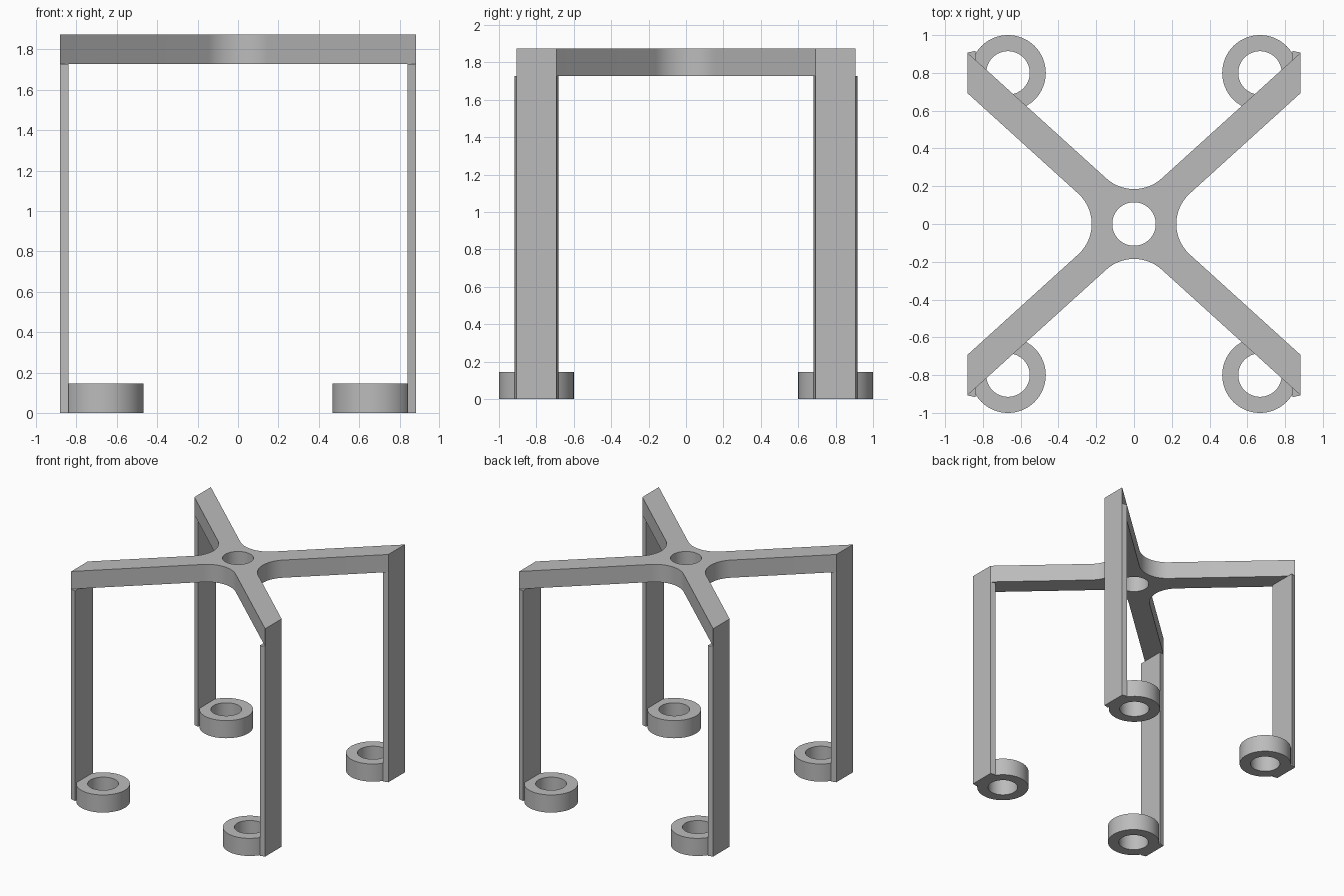
import bpy
import bmesh
from math import sin, cos, pi, atan2

cube = bpy.data.objects.get("Cube")
if cube:
    bpy.data.objects.remove(cube, do_unlink=True)

grey = bpy.data.materials.new("plain grey")
grey.use_nodes = True
colour = (0.5, 0.5, 0.5, 1)
grey.diffuse_color = colour
grey.node_tree.nodes["Principled BSDF"].inputs["Base Color"].default_value = colour

WIDTH_X = 0.882          # outer face of the legs
ARM_IN, ARM_OUT = 0.693, 0.907   # arm ends on that face
BAR = 0.145              # height of arms and foot rings
TOP = 1.873
ANGLE = atan2(0.905, 1)  # direction of the arms


def arc(cx, cy, r, start, end, n):
    return [(cx + r * cos(start + (end - start) * i / n),
             cy + r * sin(start + (end - start) * i / n)) for i in range(n + 1)]


def circle(cx, cy, r, n=64):
    return arc(cx, cy, r, 0, 2 * pi, n)[:-1]


def plate(name, loops, z0, z1):
    """Extrude closed outlines (inner loops become holes) from z0 to z1."""
    curve = bpy.data.curves.new(name + "_outline", 'CURVE')
    curve.dimensions = '2D'
    curve.fill_mode = 'BOTH'
    curve.extrude = (z1 - z0) / 2
    for loop in loops:
        spline = curve.splines.new('POLY')
        spline.points.add(len(loop) - 1)
        for p, (x, y) in zip(spline.points, loop):
            p.co = (x, y, 0, 1)
        spline.use_cyclic_u = True
    helper = bpy.data.objects.new(name + "_helper", curve)
    bpy.context.collection.objects.link(helper)
    bpy.context.view_layer.update()
    graph = bpy.context.evaluated_depsgraph_get()
    mesh = bpy.data.meshes.new_from_object(helper.evaluated_get(graph))
    bpy.data.objects.remove(helper, do_unlink=True)
    bpy.data.curves.remove(curve)

    bm = bmesh.new()
    bm.from_mesh(mesh)
    bmesh.ops.remove_doubles(bm, verts=bm.verts, dist=1e-5)
    bmesh.ops.translate(bm, verts=bm.verts, vec=(0, 0, (z0 + z1) / 2))
    bmesh.ops.recalc_face_normals(bm, faces=bm.faces)
    bm.to_mesh(mesh)
    bm.free()
    mesh.name = name
    mesh.materials.clear()
    mesh.materials.append(grey)
    obj = bpy.data.objects.new(name, mesh)
    bpy.context.collection.objects.link(obj)
    bpy.ops.object.select_all(action='DESELECT')
    obj.select_set(True)
    bpy.context.view_layer.objects.active = obj
    bpy.ops.object.shade_smooth_by_angle(angle=pi / 6)
    return obj


# Crossed top arms with rounded inner corners and a round hub hole
side = arc(0.442, 0, 0.218, pi / 2 + ANGLE, pi, 10)
back = arc(0, 0.404, 0.219, 3 * pi / 2, 3 * pi / 2 + ANGLE, 10)
quarter = side[::-1] + [(WIDTH_X, ARM_IN), (WIDTH_X, ARM_OUT)] + back[::-1]
half = quarter + [(-x, y) for x, y in quarter[-2::-1]]
outline = half + [(x, -y) for x, y in half[-2:0:-1]]
plate("top_cross", [outline, circle(0, 0, 0.115)], TOP - BAR, TOP)

# Four legs, each with a foot ring
for sx, x_name in ((1, "left"), (-1, "right")):
    for sy, y_name in ((-1, "front"), (1, "back")):
        corner = y_name + "_" + x_name
        leg = [(WIDTH_X, ARM_IN), (WIDTH_X, ARM_OUT), (0.84, 0.917), (0.84, 0.683)]
        plate(corner + "_leg", [[(sx * x, sy * y) for x, y in leg]], 0, TOP - BAR)
        plate(corner + "_foot_ring",
              [circle(sx * 0.667, sy * 0.8, 0.2), circle(sx * 0.667, sy * 0.8, 0.115)],
              0, BAR)
